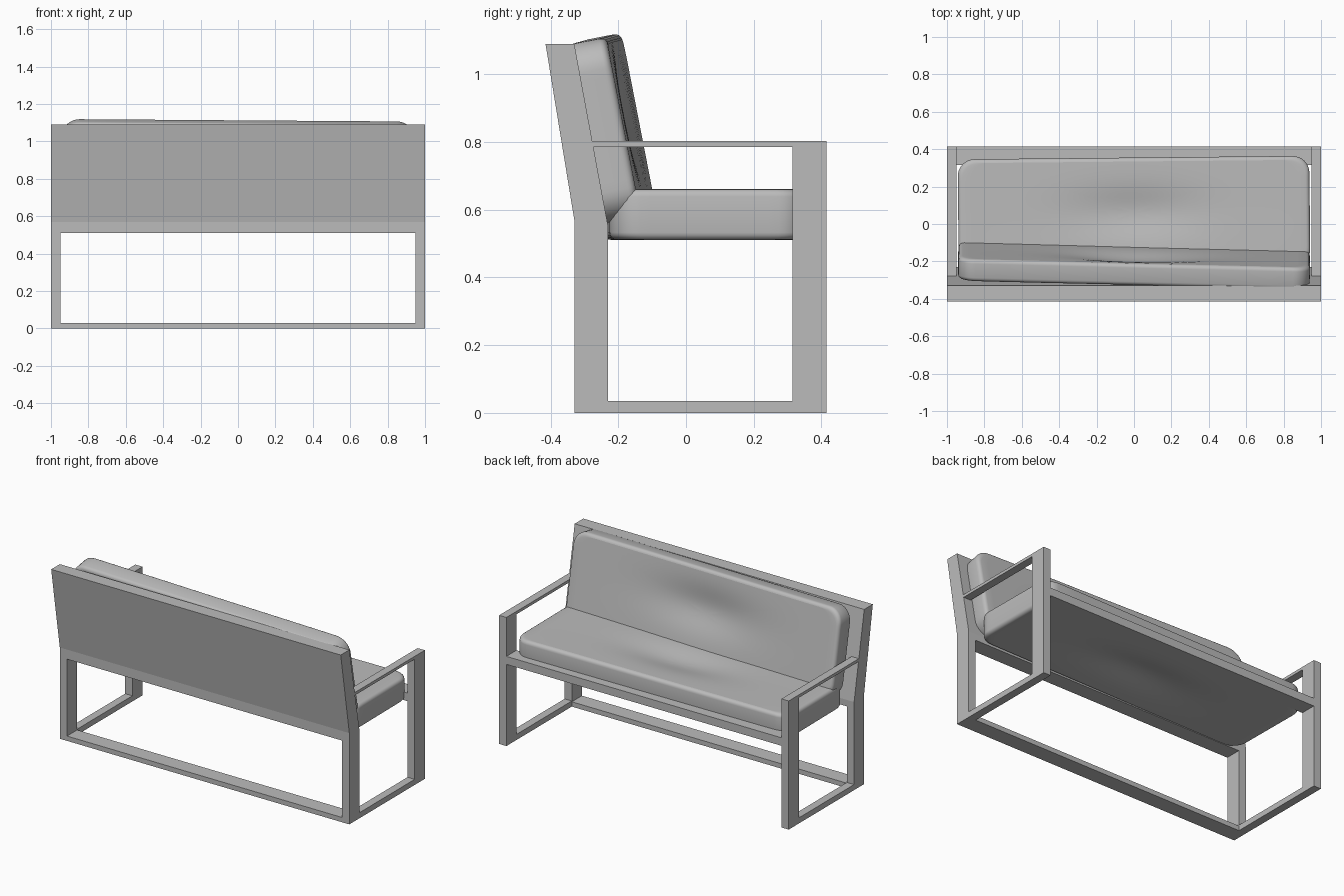
import bpy, bmesh, math
from mathutils import Matrix, Vector

old = bpy.data.objects.get("Cube")
if old:
    bpy.data.objects.remove(old, do_unlink=True)

GREY = (0.5, 0.5, 0.5, 1)
grey = bpy.data.materials.new("plain grey")
grey.use_nodes = True
grey.diffuse_color = GREY
grey.node_tree.nodes["Principled BSDF"].inputs["Base Color"].default_value = GREY


def finish(name, bm):
    bmesh.ops.recalc_face_normals(bm, faces=bm.faces)
    mesh = bpy.data.meshes.new(name)
    bm.to_mesh(mesh)
    bm.free()
    mesh.materials.append(grey)
    ob = bpy.data.objects.new(name, mesh)
    bpy.context.collection.objects.link(ob)
    return ob


def extrude_x(name, profile, x0, x1):
    """Closed (y, z) profile pulled along x."""
    bm = bmesh.new()
    face = bm.faces.new([bm.verts.new((x0, y, z)) for y, z in profile])
    new = bmesh.ops.extrude_face_region(bm, geom=[face])["geom"]
    bmesh.ops.translate(bm, vec=(x1 - x0, 0, 0),
                        verts=[v for v in new if isinstance(v, bmesh.types.BMVert)])
    return finish(name, bm)


def bar(name, x0, x1, y0, y1, z0, z1):
    return extrude_x(name, [(y0, z0), (y1, z0), (y1, z1), (y0, z1)], x0, x1)


def outline(w, d, r, corner=8, side=14):
    """Evenly divided rounded rectangle."""
    pts = []
    for k in range(4):
        sx, sy = ((1, 1), (-1, 1), (-1, -1), (1, -1))[k]
        c = Vector((sx * (w / 2 - r), sy * (d / 2 - r)))
        for i in range(corner + 1):
            a = math.pi / 2 * (k + i / corner)
            pts.append(c + r * Vector((math.cos(a), math.sin(a))))
    full = []
    for i, p in enumerate(pts):
        q = pts[(i + 1) % len(pts)]
        n = side if (i + 1) % (corner + 1) == 0 else 1
        full += [p.lerp(q, j / n) for j in range(n)]
    return full


def cushion(name, w, d, t, dent, centre, rotation):
    """Rounded pad with a soft hollow pressed into both broad faces."""
    edge = outline(w, d, 0.09)
    soft = 0.022
    rings = [(i / 14, 0, 1) for i in range(1, 14)] + [(1, soft, 1)]
    rings += [(1, soft * (1 - math.sin(a)), 1 - 2 * soft / t * (1 - math.cos(a)))
              for a in (math.pi / 8 * i for i in range(1, 5))]
    rings += [(u, inset, -h) for u, inset, h in reversed(rings)]
    bm = bmesh.new()

    def vert(u, inset, h, p):
        x, y = p.x * u * (1 - 2 * inset / w), p.y * u * (1 - 2 * inset / d)
        px, py = (x - dent[0]) / 0.24, (y - dent[1]) / 0.09
        hollow = dent[2] * math.exp(-(px * px + py * py) / 2)
        return bm.verts.new((x, y, h * (t / 2 - hollow)))

    loops = [[vert(u, s, h, p) for p in edge] for u, s, h in rings]
    n = len(edge)
    for a, b in zip(loops, loops[1:]):
        for i in range(n):
            bm.faces.new((a[i], a[(i + 1) % n], b[(i + 1) % n], b[i]))
    for loop, h in ((loops[0], 1), (loops[-1], -1)):
        c = vert(0, 0, h, edge[0])
        for i in range(n):
            bm.faces.new((c, loop[i], loop[(i + 1) % n]))
    bm.transform(Matrix.Translation(centre) @ rotation)
    ob = finish(name, bm)
    bpy.ops.object.select_all(action="DESELECT")
    ob.select_set(True)
    bpy.context.view_layer.objects.active = ob
    bpy.ops.object.shade_smooth_by_angle(angle=math.radians(40))


# Leaning back panel, full width
post_top = [(-0.33, 0.57), (-0.415, 1.09), (-0.33, 1.09), (-0.23, 0.55)]
extrude_x("back_panel", [(-0.33, 0.51)] + post_top + [(-0.23, 0.51)], -1, 1)

# Side frames
for side, s in (("left", 1), ("right", -1)):
    x0, x1 = sorted((s * 0.95, s))
    bar(side + "_back_leg", x0, x1, -0.33, -0.23, 0, 0.51)
    bar(side + "_front_leg", x0, x1, 0.315, 0.415, 0, 0.803)
    bar(side + "_floor_rail", x0, x1, -0.23, 0.315, 0, 0.035)
    bar(side + "_armrest", x0, x1, -0.3, 0.315, 0.785, 0.803)

# Long rails
bar("back_floor_rail", -0.95, 0.95, -0.33, -0.23, 0, 0.03)
bar("front_seat_rail", -0.95, 0.95, 0.315, 0.415, 0.51, 0.56)

# Cushions, set slightly askew
cushion("seat_cushion", 1.88, 0.59, 0.15, (0, 0, 0.03), (0, 0.06, 0.586),
        Matrix.Rotation(0.01, 4, "Z"))
cushion("back_cushion", 1.88, 0.54, 0.12, (0, 0.03, 0.035), (0, -0.22, 0.84),
        Matrix.Rotation(-0.025, 4, "Z") @ Matrix.Rotation(0.007, 4, "Y")
        @ Matrix.Rotation(math.radians(101), 4, "X"))
